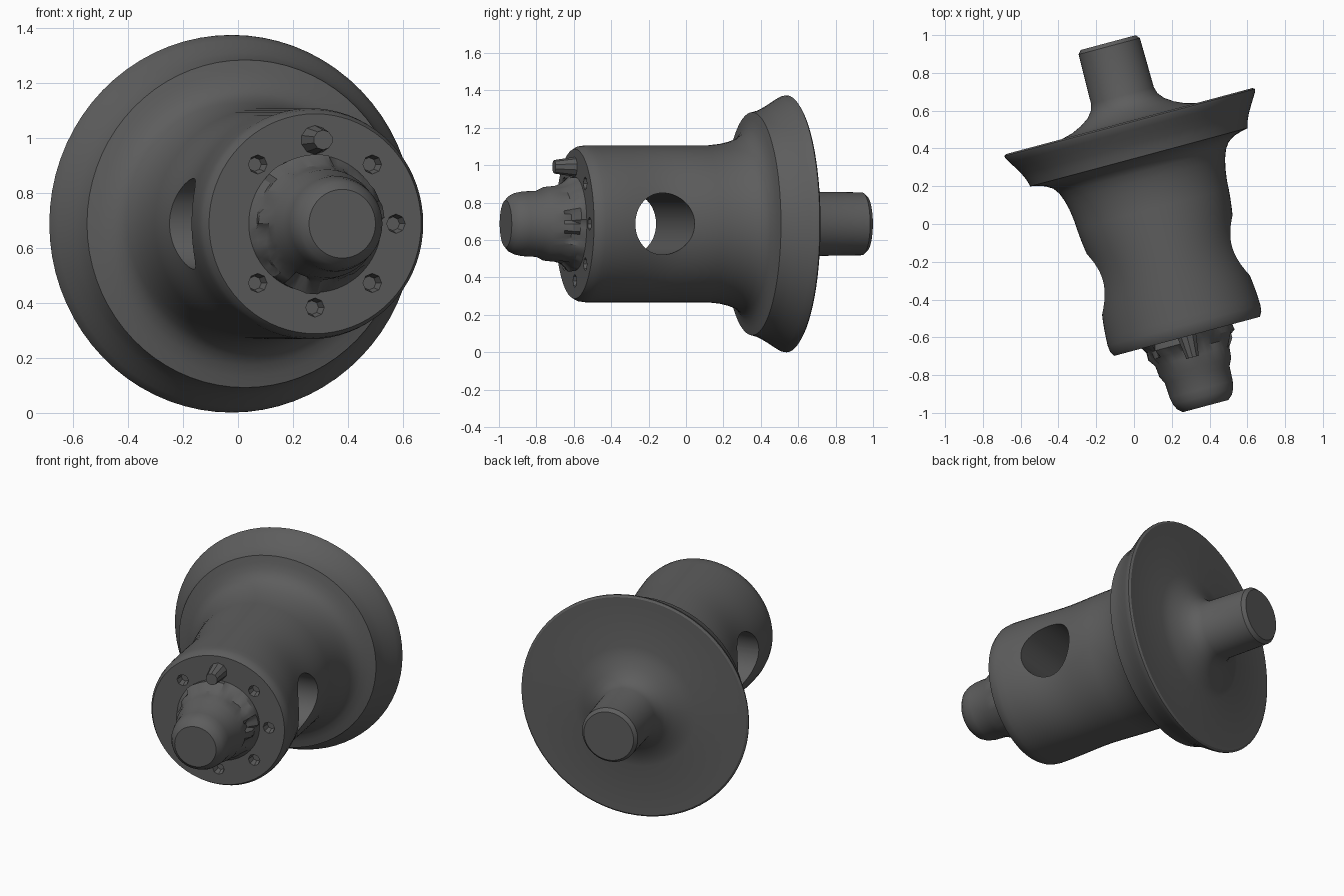
import bpy, bmesh, math, random
from mathutils import Matrix, Vector

if "Cube" in bpy.data.objects:
    bpy.data.objects.remove(bpy.data.objects["Cube"])

random.seed(4)
TILT = math.radians(15)
SEG = 72
# local z runs along the shaft axis, origin at the centre of the flange's rear face
AXIS = Matrix.Translation((-0.025, 0.545, 0.687)) @ Matrix((
    (math.cos(TILT), 0, -math.sin(TILT), 0),
    (math.sin(TILT), 0, math.cos(TILT), 0),
    (0, -1, 0, 0),
    (0, 0, 0, 1)))

# dark grey metal
metal = bpy.data.materials.new("dark_grey")
metal.diffuse_color = (0.11, 0.11, 0.11, 1)
metal.use_nodes = True
metal.node_tree.nodes["Principled BSDF"].inputs["Base Color"].default_value = metal.diffuse_color


def make(name, bm):
    bmesh.ops.recalc_face_normals(bm, faces=bm.faces)
    me = bpy.data.meshes.new(name)
    bm.to_mesh(me)
    bm.free()
    me.materials.append(metal)
    ob = bpy.data.objects.new(name, me)
    bpy.context.collection.objects.link(ob)
    ob.matrix_world = AXIS
    return ob


def lathe(profile):
    """Revolve (radius, height) points; the ends lie on the axis."""
    bm = bmesh.new()
    rings = []
    for r, u in profile:
        if r == 0:
            rings.append([bm.verts.new((0, 0, u))] * SEG)
            continue
        # barrel sides are slightly pinched around the cross hole
        pinch = 1 - 0.085 * math.exp(-((u + 0.77) / 0.2) ** 2)
        ring = []
        for i in range(SEG):
            a = 2 * math.pi * i / SEG
            # ragged foot of the front collar
            if -1.26 < u < -1.19 and i % 3 == 0:
                rag = random.uniform(-0.015, 0.025)
            elif not -1.26 < u < -1.19:
                rag = 0
            rr = r + rag
            ring.append(bm.verts.new((rr * pinch * math.cos(a), rr * math.sin(a), u)))
        rings.append(ring)
    for a, b in zip(rings, rings[1:]):
        for i in range(SEG):
            j = (i + 1) % SEG
            quad = dict.fromkeys((a[i], a[j], b[j], b[i]))
            bm.faces.new(list(quad))
    return bm


def cyl(name, loc, r1, r2, depth, rot=None, seg=48):
    bm = bmesh.new()
    m = Matrix.Translation(Vector(loc)) @ (rot or Matrix())
    bmesh.ops.create_cone(bm, cap_ends=True, segments=seg, radius1=r1, radius2=r2,
                          depth=depth, matrix=m)
    return make(name, bm)


def boolean(target, tool, op):
    mod = target.modifiers.new("bool", 'BOOLEAN')
    mod.operation, mod.object, mod.solver = op, tool, 'EXACT'
    bpy.context.view_layer.objects.active = target
    bpy.ops.object.modifier_apply(modifier=mod.name)
    bpy.data.objects.remove(tool)


profile = [
    # rear shaft and its flared foot
    (0, 0.43), (0.15, 0.43), (0.168, 0.41), (0.172, 0.14), (0.182, 0.105),
    (0.21, 0.07), (0.255, 0.04), (0.31, 0.015), (0.37, 0),
    # flange with a flat shoulder in front
    (0.675, 0), (0.687, -0.008), (0.685, -0.02), (0.667, -0.05), (0.645, -0.085),
    (0.622, -0.125), (0.606, -0.16), (0.596, -0.198), (0.555, -0.207),
    # fillet into the barrel
    (0.515, -0.22), (0.48, -0.243), (0.457, -0.275), (0.44, -0.32), (0.428, -0.37),
]
# barrel
profile += [(0.42, -0.44 - 0.04 * k) for k in range(18)]
profile += [
    (0.415, -1.155), (0.40, -1.18),
    # front collar and pin
    (0.25, -1.18), (0.235, -1.21), (0.21, -1.25), (0.203, -1.29), (0.197, -1.35),
    (0.177, -1.39), (0.173, -1.47), (0.165, -1.51), (0.15, -1.54), (0.125, -1.562),
    (0, -1.562),
]
spindle = make("flanged_spindle", lathe(profile))

# cross hole through the barrel
hole = cyl("hole_cutter", (0, 0, -0.788), 0.165, 0.165, 1.0,
           Matrix.Rotation(math.pi / 2, 4, 'Y'), 64)
boolean(spindle, hole, 'DIFFERENCE')

# ring of small pits on the front face, with one stud at the top
for k in range(8):
    a = k * math.pi / 4
    x, y = 0.305 * math.cos(a), 0.305 * math.sin(a)
    if k == 6:
        stud = cyl("stud", (x, y, -1.23), 0.036, 0.055, 0.13, None, 10)
        boolean(spindle, stud, 'UNION')
    elif k != 4:
        pit = cyl("pit_cutter", (x, y, -1.18), 0.045, 0.025, 0.09, None, 8)
        boolean(spindle, pit, 'DIFFERENCE')

bpy.ops.object.select_all(action='DESELECT')
spindle.select_set(True)
bpy.context.view_layer.objects.active = spindle
bpy.ops.object.shade_smooth_by_angle(angle=math.radians(32))
